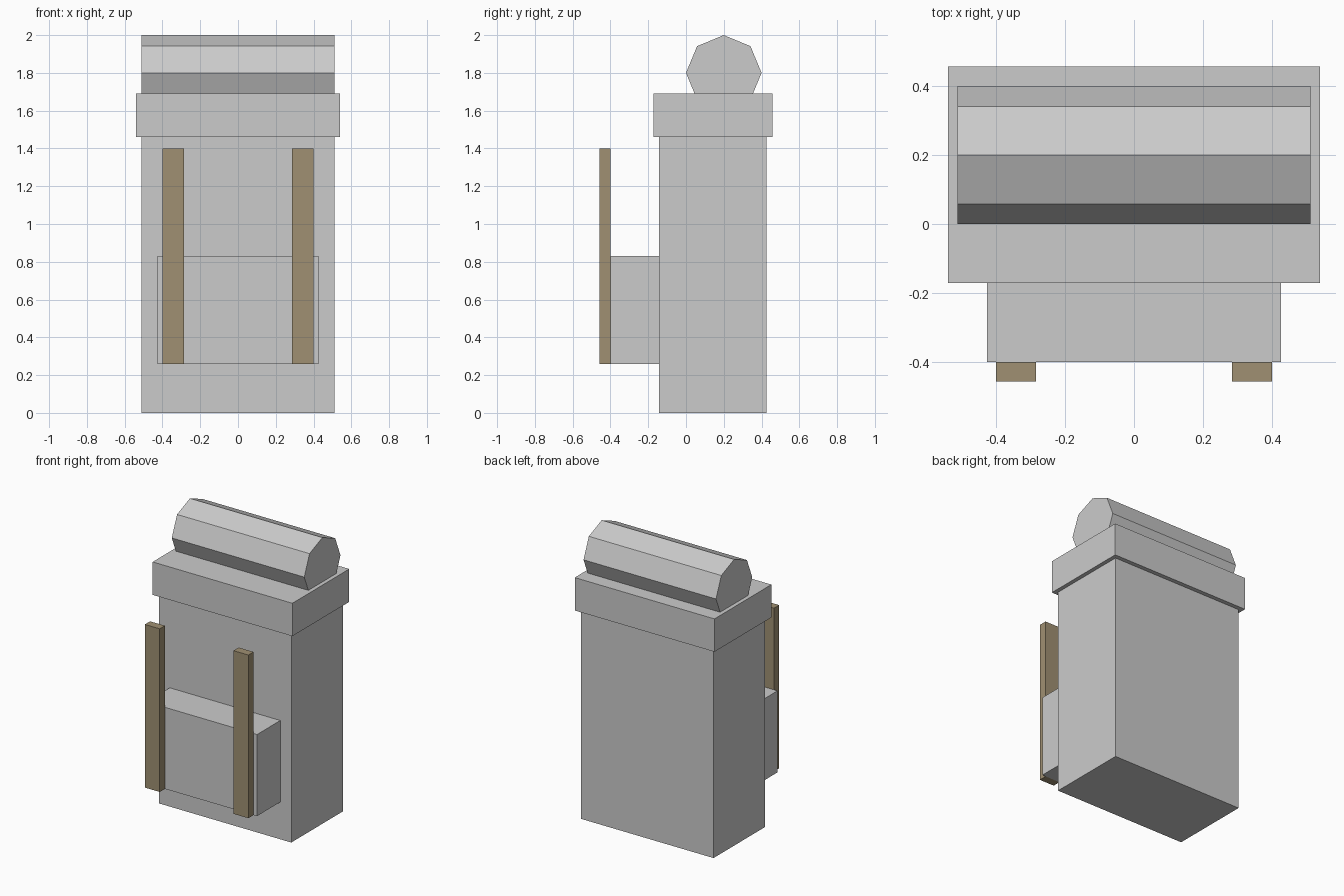
import bpy
from math import pi

if "Cube" in bpy.data.objects:
    bpy.data.objects.remove(bpy.data.objects["Cube"])

brown = bpy.data.materials.new("strap_brown")
brown.diffuse_color = (0.35, 0.28, 0.17, 1)
brown.use_nodes = True
brown.node_tree.nodes["Principled BSDF"].inputs["Base Color"].default_value = brown.diffuse_color


def box(name, x, y, z, mat=None):
    """Box from (min, max) ranges along each axis."""
    bpy.ops.mesh.primitive_cube_add(size=1)
    ob = bpy.context.object
    ob.name = name
    ob.location = [(a + b) / 2 for a, b in (x, y, z)]
    ob.scale = [b - a for a, b in (x, y, z)]
    bpy.ops.object.transform_apply(location=False, rotation=False, scale=True)
    if mat:
        ob.data.materials.append(mat)
    return ob


# Main bag, overhanging lid and front pocket
box("bag_body", (-0.512, 0.512), (-0.143, 0.427), (0, 1.46))
box("bag_lid", (-0.54, 0.54), (-0.171, 0.457), (1.46, 1.69))
box("pocket", (-0.427, 0.427), (-0.4, -0.143), (0.26, 0.83))

# Pair of straps
for side, s in (("left", -1), ("right", 1)):
    x = sorted((s * 0.285, s * 0.4))
    box(side + "_strap", x, (-0.457, -0.4), (0.26, 1.4), brown)

# Octagonal bedroll lying across the lid
bpy.ops.mesh.primitive_cylinder_add(vertices=8, radius=0.2, depth=1.024,
                                    location=(0, 0.2, 1.8), rotation=(0, pi / 2, 0))
bpy.context.object.name = "bedroll"
bpy.ops.object.transform_apply(location=False, rotation=True, scale=False)
